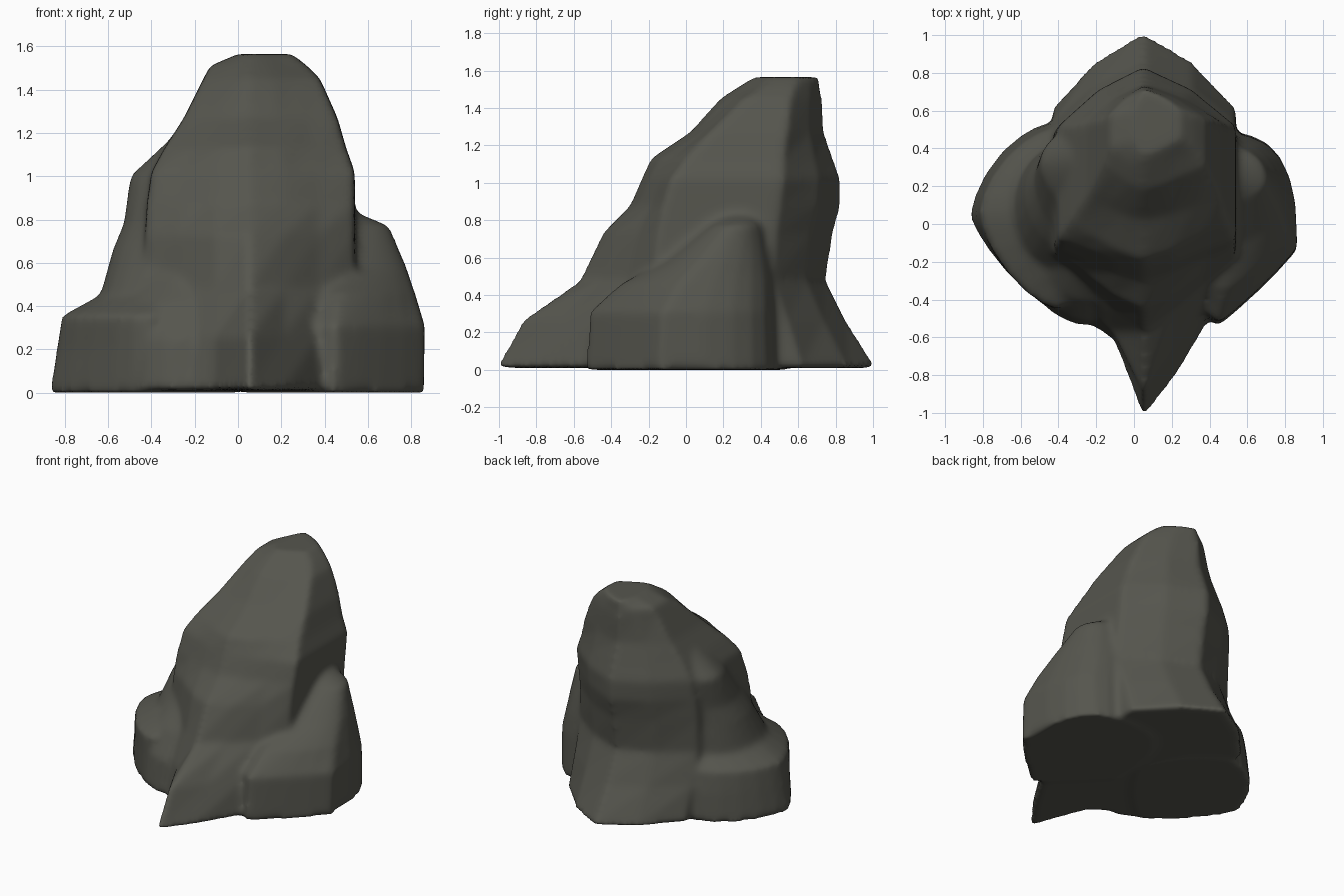
import bpy, bmesh, math

stone = bpy.data.materials.new("dark stone")
stone.diffuse_color = (0.092, 0.092, 0.076, 1)


def spow(v, e):
    return math.copysign(abs(v) ** e, v) if abs(v) > 1e-6 else 0.0


def oval(xl, xr, yf, ym, yb, pf, pb, seg=24):
    """Super-ellipse section, widest at ym, with separate front and back roundness."""
    cx, a, pts = (xl + xr) / 2, (xr - xl) / 2, []
    for i in range(seg):
        t = 2 * math.pi * i / seg
        s, c = math.sin(t), math.cos(t)
        p, b = (pb, yb - ym) if s >= 0 else (pf, ym - yf)
        pts.append((cx + a * spow(c, 2 / p), ym + b * spow(s, 2 / p)))
    return pts


def hexagon(xl, xr, yf, ys, yr, yb, ml, mr, cx=0.05):
    """Pointed front and back with straight sides; ml, mr set how hollow the front is."""
    def half(xe, m):
        w, f, b = xe - cx, ys - yf, yb - yr
        return [(cx + w * 0.33, yf + f * m), (cx + w * 0.66, yf + f * (0.6 + 0.2 * m)),
                (xe, ys), (xe, (ys + yr) / 2), (xe, yr), (cx + w * 0.52, yr + b * 0.62)]
    return [(cx, yf)] + half(xr, mr) + [(cx, yb)] + half(xl, ml)[::-1]


def loft(name, rings, section):
    bm = bmesh.new()
    loops = [[bm.verts.new((x, y, r[0])) for x, y in section(*r[1:])] for r in rings]
    n = len(loops[0])
    for lo, hi in zip(loops, loops[1:]):
        for i in range(n):
            j = (i + 1) % n
            bm.faces.new((lo[i], lo[j], hi[j], hi[i]))
    bm.faces.new(loops[0])
    bm.faces.new(loops[-1])
    bmesh.ops.recalc_face_normals(bm, faces=bm.faces)
    me = bpy.data.meshes.new(name)
    bm.to_mesh(me)
    bm.free()
    me.materials.append(stone)
    ob = bpy.data.objects.new(name, me)
    bpy.context.collection.objects.link(ob)
    return ob


# tall leaning rock with a pointed front toe
main = loft("rock", [
    (0.01, -0.43, 0.54, -1.03, -0.30, 0.62, 1.02, 0.57, 0.28),
    (0.26, -0.43, 0.54, -0.89, -0.25, 0.54, 0.86, 0.50, 0.35),
    (0.48, -0.43, 0.54, -0.57, -0.18, 0.47, 0.75, 0.30, 0.30),
    (0.73, -0.43, 0.54, -0.45, -0.15, 0.48, 0.79, 0.25, 0.25),
    (0.88, -0.42, 0.54, -0.30, -0.12, 0.50, 0.83, 0.25, 0.25),
    (1.02, -0.40, 0.54, -0.24, -0.08, 0.52, 0.83, 0.25, 0.25),
    (1.13, -0.34, 0.50, -0.19, 0.00, 0.52, 0.79, 0.25, 0.25),
    (1.27, -0.25, 0.46, 0.02, 0.13, 0.54, 0.74, 0.25, 0.25),
    (1.45, -0.16, 0.38, 0.18, 0.31, 0.56, 0.73, 0.25, 0.25),
    (1.51, -0.13, 0.32, 0.27, 0.40, 0.58, 0.72, 0.25, 0.25),
    (1.565, 0.00, 0.25, 0.36, 0.45, 0.60, 0.72, 0.25, 0.25),
], hexagon)

# boulder on the right, higher toward the back
right = loft("right_boulder", [
    (0.00, 0.03, 0.86, -0.54, -0.14, 0.49, 1.08, 2.9),
    (0.31, 0.03, 0.865, -0.52, -0.12, 0.48, 1.1, 2.8),
    (0.46, 0.12, 0.82, -0.35, -0.02, 0.47, 1.3, 2.5),
    (0.58, 0.20, 0.78, -0.12, 0.10, 0.45, 1.6, 2.2),
    (0.77, 0.30, 0.70, 0.12, 0.25, 0.41, 2.0, 2.0),
    (0.82, 0.35, 0.58, 0.18, 0.28, 0.38, 2.0, 2.0),
], oval)

# low upright block on the far left
left = loft("left_block", [
    (0.00, -0.87, 0.00, -0.45, 0.04, 0.54, 1.25, 1.6),
    (0.20, -0.84, 0.00, -0.45, 0.05, 0.53, 1.35, 1.6),
    (0.355, -0.815, 0.00, -0.45, 0.06, 0.51, 1.5, 1.6),
    (0.45, -0.64, 0.00, -0.32, 0.07, 0.45, 1.6, 1.7),
], oval)

# upper ledge on the left flank
ledge = loft("left_ledge", [
    (0.30, -0.65, 0.00, -0.30, 0.08, 0.44, 2.0, 2.0),
    (0.44, -0.64, 0.00, -0.28, 0.08, 0.44, 2.0, 2.0),
    (0.66, -0.58, 0.00, -0.18, 0.16, 0.45, 1.8, 2.0),
    (0.78, -0.53, 0.00, -0.12, 0.22, 0.47, 1.7, 2.0),
    (1.00, -0.50, 0.00, 0.02, 0.32, 0.52, 1.5, 2.0),
    (1.13, -0.36, 0.00, 0.10, 0.34, 0.52, 1.6, 2.0),
    (1.22, -0.26, 0.00, 0.16, 0.34, 0.50, 1.8, 2.0),
], oval)

# low foot at the front left
foot = loft("front_left_foot", [
    (0.01, -0.62, 0.10, -0.54, -0.12, 0.20, 1.8, 2.0),
    (0.25, -0.60, 0.10, -0.51, -0.12, 0.20, 1.8, 2.0),
    (0.42, -0.54, 0.08, -0.41, -0.10, 0.20, 1.9, 2.0),
    (0.57, -0.42, 0.05, -0.27, -0.06, 0.18, 2.0, 2.0),
], oval)

# fuse the lumps into one softly blended stone
with bpy.context.temp_override(active_object=main, object=main,
                               selected_objects=[main, right, left, ledge, foot],
                               selected_editable_objects=[main, right, left, ledge, foot]):
    bpy.ops.object.join()
fuse = main.modifiers.new("fuse", 'REMESH')
fuse.mode = 'VOXEL'
fuse.voxel_size = 0.022
fuse.use_smooth_shade = True
soft = main.modifiers.new("soften", 'SMOOTH')
soft.factor = 0.5
soft.iterations = 8
